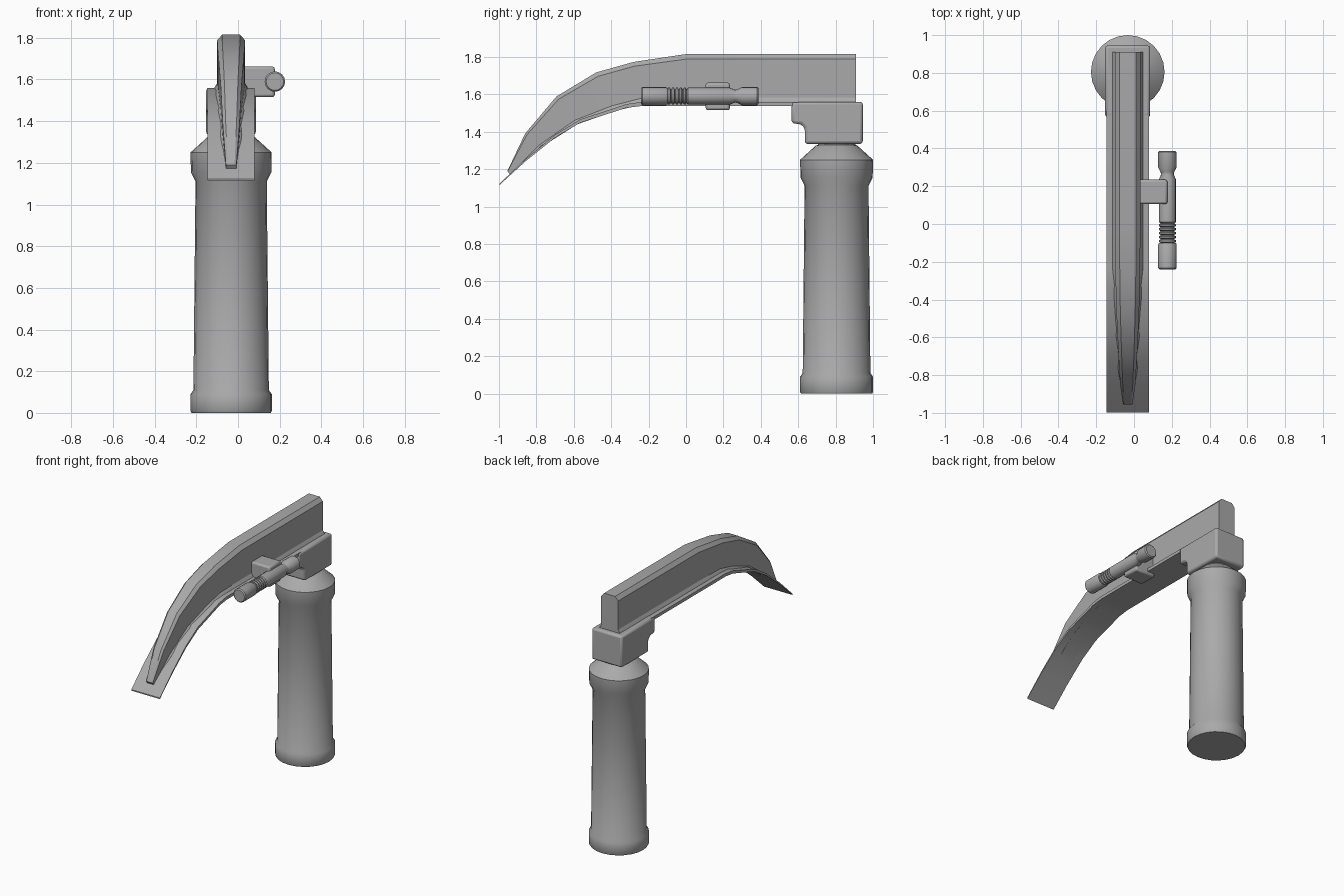
import bpy, bmesh
from math import radians, sin, cos, tau
from mathutils import Vector

if "Cube" in bpy.data.objects:
    bpy.data.objects.remove(bpy.data.objects["Cube"])

CX = -0.033  # centre line of handle and blade

steel = bpy.data.materials.new("satin_steel_grey")
steel.use_nodes = True
steel.diffuse_color = (0.4, 0.4, 0.4, 1)
steel.node_tree.nodes["Principled BSDF"].inputs["Base Color"].default_value = (0.4, 0.4, 0.4, 1)


def loft(name, rings, bevel=0, angle=35):
    """Skin a list of equal-sized rings of points and cap both ends."""
    bm = bmesh.new()
    loops = [[bm.verts.new(p) for p in ring] for ring in rings]
    n = len(rings[0])
    for a, b in zip(loops, loops[1:]):
        for i in range(n):
            j = (i + 1) % n
            bm.faces.new((a[i], a[j], b[j], b[i]))
    bm.faces.new(loops[0])
    bm.faces.new(loops[-1])
    bmesh.ops.recalc_face_normals(bm, faces=bm.faces)
    me = bpy.data.meshes.new(name)
    bm.to_mesh(me)
    bm.free()
    me.materials.append(steel)
    me.shade_smooth()
    me.set_sharp_from_angle(angle=radians(angle))
    ob = bpy.data.objects.new(name, me)
    bpy.context.collection.objects.link(ob)
    if bevel:
        mod = ob.modifiers.new("soft_edges", 'BEVEL')
        mod.width, mod.segments, mod.limit_method = bevel, 2, 'ANGLE'
    return ob


def lathe(name, profile, origin, axis, sides):
    """Turn (radius, distance) pairs around the y or z axis."""
    rings = []
    for r, d in profile:
        ring = []
        for k in range(sides):
            u, v = r * cos(tau * k / sides), r * sin(tau * k / sides)
            offset = (u, v, d) if axis == 'z' else (u, d, v)
            ring.append(Vector(origin) + Vector(offset))
        rings.append(ring)
    return loft(name, rings)


def slab(name, outline, x0, x1, bevel):
    """Extrude a (y, z) outline across x."""
    return loft(name, [[(x, y, z) for y, z in outline] for x in (x0, x1)], bevel)


# Handle with raised end collars, shoulder cone and neck
lathe("handle", [(0.19, 0), (0.195, 0.008), (0.195, 0.09), (0.181, 0.11),
                 (0.171, 1.11), (0.193, 1.155), (0.195, 1.25),
                 (0.112, 1.325), (0.1, 1.33), (0.1, 1.36)], (CX, 0.805, 0), 'z', 24)

# Stepped hinge block
slab("hinge_block", [(0.945, 1.335), (0.945, 1.56), (0.565, 1.56), (0.565, 1.445),
                     (0.615, 1.44), (0.635, 1.42), (0.635, 1.335)],
     CX - 0.12, CX + 0.119, 0.015)

# Curved flange: centre line thinning toward the tip
flange_path = [(0.6, 1.537, 0.022), (-0.24, 1.537, 0.022), (-0.32, 1.527, 0.02),
               (-0.565, 1.448, 0.018), (-0.7, 1.368, 0.016),
               (-0.853, 1.246, 0.012), (-0.997, 1.115, 0.008)]
rings = []
for y, z, t in flange_path:
    rings.append([(CX + x, y, z + h) for x, h in
                  ((-0.113, 0), (0.113, 0), (0.113, t), (-0.113, t))])
loft("blade_flange", rings)

# Upright web: base (y, z), top (y, z), half width at base and top
web_path = [(0.91, 1.545, 0.91, 1.815, 0.08, 0.067),
            (0, 1.545, 0, 1.815, 0.08, 0.067),
            (-0.24, 1.545, -0.28, 1.773, 0.08, 0.065),
            (-0.38, 1.51, -0.48, 1.717, 0.075, 0.06),
            (-0.58, 1.44, -0.693, 1.588, 0.066, 0.05),
            (-0.77, 1.32, -0.86, 1.39, 0.05, 0.04),
            (-0.94, 1.17, -0.955, 1.19, 0.03, 0.025)]
rings = []
for y0, z0, y1, z1, base, top in web_path:
    half = [(base, 0), (base, 0.06), (top, 0.14), (top, 0.9), (top * 0.65, 1)]
    section = half + [(-w, f) for w, f in reversed(half)]
    rings.append([(CX + w, y0 + (y1 - y0) * f, z0 + (z1 - z0) * f) for w, f in section])
loft("blade_web", rings, angle=25)

# Lamp tube with ribbed grip and flared rear end
ribs = []
for k in range(5):
    y = -0.1 + k * 0.021
    ribs += [(0.036, y), (0.045, y + 0.005), (0.045, y + 0.014), (0.036, y + 0.019)]
lathe("lamp_tube", [(0.042, -0.24), (0.049, -0.233), (0.049, -0.108), (0.044, -0.1)] + ribs +
      [(0.045, 0.01), (0.045, 0.235), (0.034, 0.262), (0.036, 0.275),
       (0.049, 0.3), (0.049, 0.38), (0.042, 0.387)], (0.177, 0, 1.59), 'y', 16)

# Bracket joining the lamp to the blade
slab("lamp_bracket", [(0.105, 1.515), (0.235, 1.515), (0.235, 1.662), (0.105, 1.662)],
     0.02, 0.177, 0.012)
